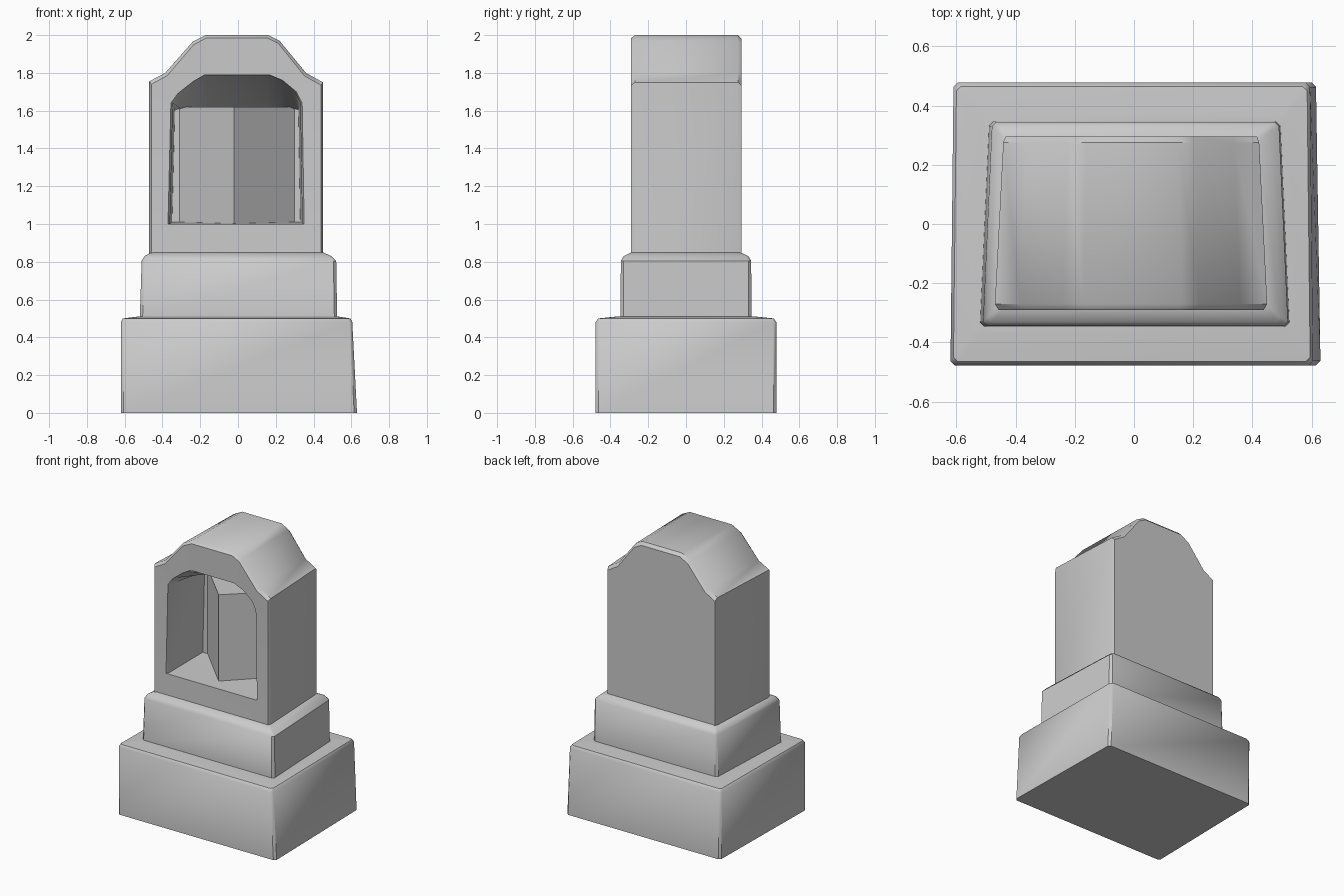
import bpy, bmesh, math

if "Cube" in bpy.data.objects:
    bpy.data.objects.remove(bpy.data.objects["Cube"])


def loft(name, rings):
    """Skin a stack of equal-length point rings and cap both ends."""
    bm = bmesh.new()
    loops = [[bm.verts.new(p) for p in ring] for ring in rings]
    n = len(loops[0])
    for a, b in zip(loops, loops[1:]):
        for i in range(n):
            j = (i + 1) % n
            bm.faces.new((a[i], a[j], b[j], b[i]))
    bm.faces.new(loops[0][::-1])
    bm.faces.new(loops[-1])
    bmesh.ops.recalc_face_normals(bm, faces=bm.faces)
    mesh = bpy.data.meshes.new(name)
    bm.to_mesh(mesh)
    bm.free()
    ob = bpy.data.objects.new(name, mesh)
    bpy.context.collection.objects.link(ob)
    bpy.ops.object.select_all(action='DESELECT')
    ob.select_set(True)
    bpy.context.view_layer.objects.active = ob
    bpy.ops.object.shade_smooth_by_angle(angle=math.radians(40))
    return ob


def tier_ring(x0, x1, y, z, back=0.0, c=0.015):
    """Plan outline with clipped corners, narrowed by `back` at the rear."""
    l, r = x0 + back, x1 - back
    return [(x0 + c, -y, z), (x1 - c, -y, z), (x1, -y + c, z), (r, y - c, z),
            (r - c, y, z), (l + c, y, z), (l, y - c, z), (x0, -y + c, z)]


# Wide plinth, leaning in slightly on its right side
loft("plinth", [tier_ring(-0.62, 0.63, 0.478, 0, 0.015),
                tier_ring(-0.62, 0.605, 0.478, 0.48, 0.01),
                tier_ring(-0.61, 0.595, 0.465, 0.50, 0.01),
                tier_ring(-0.53, 0.53, 0.37, 0.51, 0.02)])

# Stepped block under the shaft
loft("step_block", [tier_ring(-0.52, 0.525, 0.347, 0.50, 0.03),
                    tier_ring(-0.51, 0.52, 0.345, 0.805, 0.03),
                    tier_ring(-0.495, 0.495, 0.33, 0.83, 0.03),
                    tier_ring(-0.46, 0.45, 0.29, 0.85, 0.03)])

# Shaft with a shouldered round top, and a niche sunk in the front
outline = [(-0.47, 0.82), (-0.47, 1.755), (-0.385, 1.80), (-0.24, 1.965), (-0.17, 2.0),
           (0.16, 2.0), (0.22, 1.97), (0.36, 1.80), (0.45, 1.75), (0.45, 0.82)]
opening = [(-0.36, 1.0), (-0.345, 1.64), (-0.31, 1.69), (-0.23, 1.755), (-0.17, 1.79),
           (0.16, 1.79), (0.23, 1.76), (0.30, 1.70), (0.33, 1.64), (0.34, 1.0)]


def section(points, y, sx=1.0, drop=0.0):
    return [(x * sx, y, z - (drop if z > 1.5 else 0)) for x, z in points]


niche_back = [(x * 0.97, 0.10, max(1.01, 1.62 - 0.004 * abs(i - 4.5)) if z > 1.5 else 1.01)
              for i, (x, z) in enumerate(opening)]
loft("shaft", [section(outline, 0.295, 0.925, 0.02),
               section(outline, 0.275, 0.94),
               section(outline, -0.27),
               section(outline, -0.29, 0.975, 0.015),
               section(opening, -0.285, 1.03),
               section(opening, -0.26),
               niche_back])

# Angular ridge standing inside the niche
plan = [(-0.33, 0.12), (-0.02, -0.19), (0.32, 0.12)]
loft("niche_ridge", [[(x, y, z) for x, y in plan] for z in (1.0, 1.62)])
